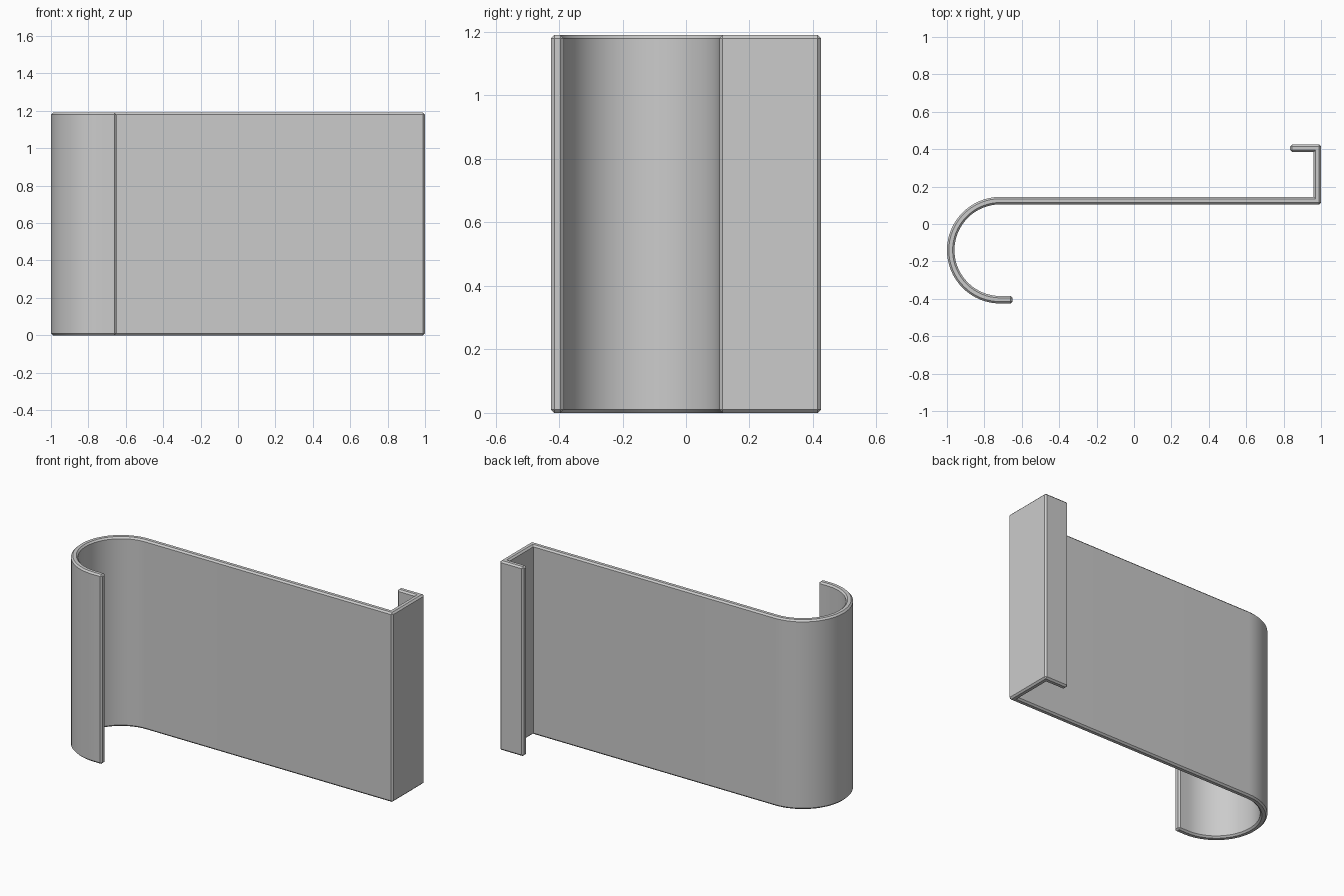
import bpy, bmesh, math
from mathutils import Vector

cube = bpy.data.objects.get("Cube")
if cube:
    bpy.data.objects.remove(cube, do_unlink=True)

HEIGHT = 1.19
HALF = 0.02       # half the sheet thickness
CHAMFER = 0.01
STEPS = 32        # facets in the rolled hook

# Plain metal grey
grey = bpy.data.materials.new("plain grey")
grey.use_nodes = True
colour = (0.6, 0.6, 0.6, 1)
grey.diffuse_color = colour
grey.node_tree.nodes["Principled BSDF"].inputs["Base Color"].default_value = colour

# Centre line of the bent sheet: hook tip, half-round hook, plate, flange, lip
centre, radius = Vector((-0.715, -0.14)), 0.265
path = [Vector((-0.65, centre.y - radius))]
for i in range(STEPS + 1):
    a = -math.pi / 2 - math.pi * i / STEPS
    path.append(centre + radius * Vector((math.cos(a), math.sin(a))))
path += [Vector(p) for p in ((0.98, 0.125), (0.98, 0.405), (0.835, 0.405))]


def offset(points, distance):
    """Shift a polyline sideways with mitred corners."""
    result = []
    for i, p in enumerate(points):
        before = (p - points[i - 1]).normalized() if i else None
        after = (points[i + 1] - p).normalized() if i < len(points) - 1 else before
        before = before or after
        n1 = Vector((-before.y, before.x))
        n2 = Vector((-after.y, after.x))
        result.append(p + (n1 + n2) * distance / (1 + n1.dot(n2)))
    return result


# Extrude the sheet outline upward
outline = offset(path, HALF) + offset(path, -HALF)[::-1]
bm = bmesh.new()
base = bm.faces.new([bm.verts.new((p.x, p.y, 0)) for p in outline])
top = bmesh.ops.extrude_face_region(bm, geom=[base], use_keep_orig=True)["geom"]
bmesh.ops.translate(bm, vec=(0, 0, HEIGHT),
                    verts=[v for v in top if isinstance(v, bmesh.types.BMVert)])
bmesh.ops.recalc_face_normals(bm, faces=bm.faces)

# Chamfer the outside edges, leaving inner bend corners crisp
sharp = [e for e in bm.edges if e.calc_face_angle_signed() > 0.5]
bmesh.ops.bevel(bm, geom=sharp, offset=CHAMFER, offset_type='OFFSET',
                segments=1, profile=0.5, affect='EDGES')

mesh = bpy.data.meshes.new("bent_sheet_bracket")
bm.to_mesh(mesh)
bm.free()
mesh.materials.append(grey)
bracket = bpy.data.objects.new("bent_sheet_bracket", mesh)
bpy.context.collection.objects.link(bracket)

# Smooth the rolled hook, keep chamfers sharp
bpy.ops.object.select_all(action='DESELECT')
bracket.select_set(True)
bpy.context.view_layer.objects.active = bracket
bpy.ops.object.shade_smooth_by_angle(angle=math.radians(25))
